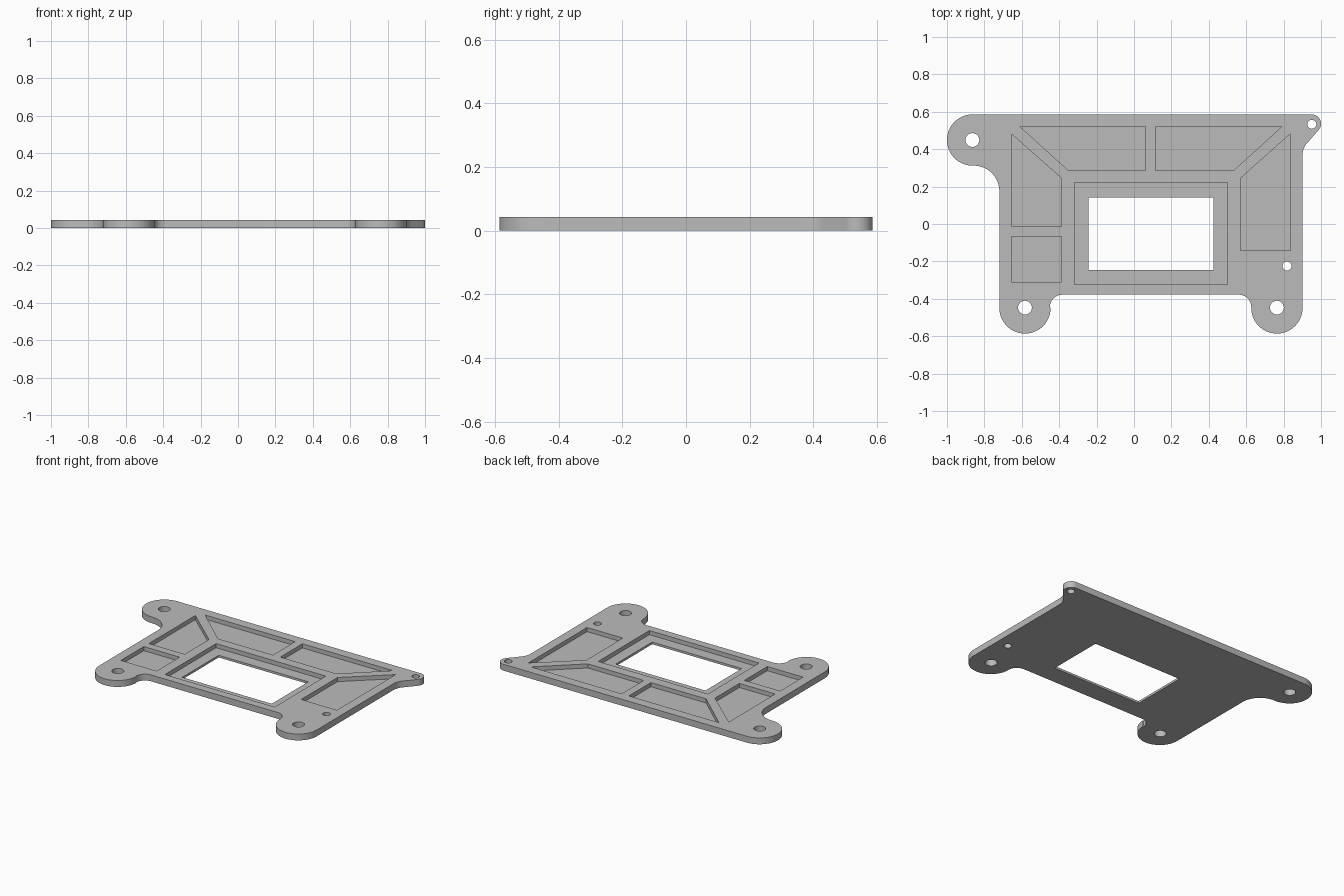
import bpy, bmesh
from math import radians, cos, sin

if "Cube" in bpy.data.objects:
    bpy.data.objects.remove(bpy.data.objects["Cube"])

THICK, FLOOR = 0.043, 0.015

grey = bpy.data.materials.new("plain grey")
grey.use_nodes = True
grey.diffuse_color = (0.5, 0.5, 0.5, 1)
grey.node_tree.nodes["Principled BSDF"].inputs["Base Color"].default_value = (0.5, 0.5, 0.5, 1)


def arc(x, y, r, start, end, steps=16):
    angles = [radians(start + (end - start) * i / steps) for i in range(steps + 1)]
    return [(x + r * cos(a), y + r * sin(a)) for a in angles]


def rect(x0, y0, x1, y1):
    return [(x0, y0), (x1, y0), (x1, y1), (x0, y1)]


def prism(name, points, z0, z1):
    bm = bmesh.new()
    face = bm.faces.new([bm.verts.new((x, y, z0)) for x, y in points])
    top = bmesh.ops.extrude_face_region(bm, geom=[face])["geom"]
    bmesh.ops.translate(bm, vec=(0, 0, z1 - z0),
                        verts=[v for v in top if isinstance(v, bmesh.types.BMVert)])
    bmesh.ops.recalc_face_normals(bm, faces=bm.faces)
    mesh = bpy.data.meshes.new(name)
    bm.to_mesh(mesh)
    bm.free()
    obj = bpy.data.objects.new(name, mesh)
    bpy.context.collection.objects.link(obj)
    mesh.materials.append(grey)
    return obj


# Plate outline, clockwise from the small ear
R = 0.137
outline = (
    arc(0.95, 0.536, 0.05, 90, -45)              # small ear
    + arc(1.0, 0.367, 0.099, 135, 180)           # fillet under small ear
    + arc(0.764, -0.449, R, 0, -180, 32)         # front left foot
    + arc(0.56, -0.445, 0.067, 0, 90)
    + arc(-0.383, -0.445, 0.067, 90, 180)
    + arc(-0.583, -0.449, R, 0, -180, 32)        # front right foot
    + arc(-0.857, 0.175, R, 0, 90)               # fillet under large ear
    + arc(-0.863, 0.449, R, 270, 90, 32)         # large ear
)
plate = prism("mounting_plate", outline, 0, THICK)

# Recessed pockets in the top, then holes and window right through
pockets = [
    [(-0.61, 0.521), (0.061, 0.521), (0.061, 0.286), (-0.35, 0.286)],
    [(0.115, 0.521), (0.791, 0.521), (0.532, 0.286), (0.115, 0.286)],
    [(-0.655, 0.481), (-0.388, 0.245), (-0.388, -0.014), (-0.655, -0.014)],
    [(0.837, 0.483), (0.57, 0.245), (0.57, -0.142), (0.837, -0.142)],
    rect(-0.655, -0.311, -0.388, -0.067),
    rect(-0.318, -0.324, 0.5, 0.221),
]
holes = [(-0.864, 0.449, 0.037), (-0.583, -0.447, 0.037), (0.764, -0.447, 0.037),
         (0.951, 0.533, 0.024), (0.818, -0.225, 0.024)]
cutters = [prism("pocket_cutter", p, FLOOR, 0.1) for p in pockets]
cutters += [prism("hole_cutter", arc(x, y, r, 0, 345, 23), -0.1, 0.2) for x, y, r in holes]
cutters.append(prism("window_cutter", rect(-0.243, -0.247, 0.425, 0.141), -0.1, 0.2))

for cutter in cutters:
    mod = plate.modifiers.new(cutter.name, "BOOLEAN")
    mod.operation, mod.solver, mod.object = "DIFFERENCE", "EXACT", cutter

# Bake the cuts and discard the cutters
bpy.context.view_layer.update()
baked = bpy.data.meshes.new_from_object(plate.evaluated_get(bpy.context.evaluated_depsgraph_get()))
plate.modifiers.clear()
plate.data = baked
for cutter in cutters:
    bpy.data.objects.remove(cutter)

bpy.context.view_layer.objects.active = plate
plate.select_set(True)
bpy.ops.object.shade_smooth_by_angle(angle=radians(30))
